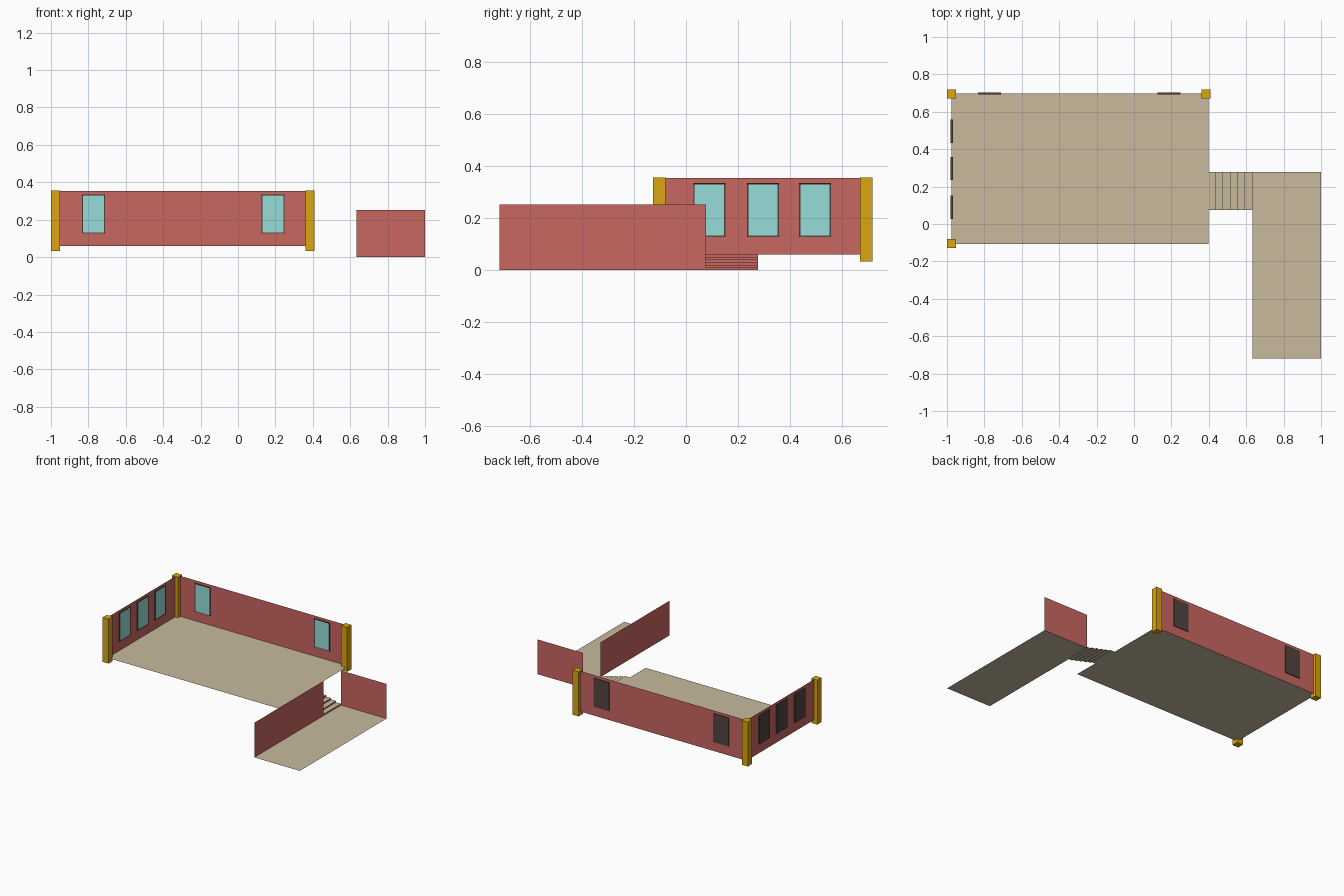
import bpy, bmesh
from mathutils import Matrix, Vector

if "Cube" in bpy.data.objects:
    bpy.data.objects.remove(bpy.data.objects["Cube"])


def material(name, r, g, b):
    m = bpy.data.materials.new(name)
    m.diffuse_color = (r, g, b, 1)
    m.use_nodes = True
    m.node_tree.nodes["Principled BSDF"].inputs["Base Color"].default_value = m.diffuse_color
    return m


RED = material("red_wall", 0.59, 0.135, 0.12)
TAN = material("tan_floor", 0.58, 0.49, 0.34)
GOLD = material("gold_pillar", 0.70, 0.38, 0.005)
DARK = material("dark_frame", 0.08, 0.06, 0.05)
GLASS = material("pale_glass", 0.31, 0.72, 0.70)


def finish(name, bm, mats):
    me = bpy.data.meshes.new(name)
    bm.to_mesh(me)
    bm.free()
    for m in mats:
        me.materials.append(m)
    ob = bpy.data.objects.new(name, me)
    bpy.context.collection.objects.link(ob)
    return ob


def sheet(name, origin, u, v, mat):
    """Flat rectangle from a corner and two edge vectors; faces u x v."""
    o, u, v = Vector(origin), Vector(u), Vector(v)
    bm = bmesh.new()
    bm.faces.new([bm.verts.new(p) for p in (o, o + u, o + u + v, o + v)])
    return finish(name, bm, [mat])


def box_mesh(lo, hi):
    lo, hi = Vector(lo), Vector(hi)
    bm = bmesh.new()
    bmesh.ops.create_cube(bm, size=1)
    bmesh.ops.scale(bm, vec=hi - lo, verts=bm.verts)
    bmesh.ops.translate(bm, vec=(lo + hi) / 2, verts=bm.verts)
    return bm


# Upper room: floor and two walls
X0, X1, Y0, Y1 = -0.975, 0.398, -0.106, 0.698
Z0, Z1 = 0.06, 0.354
sheet("upper_floor", (X0, Y0, Z0), (X1 - X0, 0, 0), (0, Y1 - Y0, 0), TAN)
sheet("upper_back_wall", (X0, Y1, Z0), (X1 - X0, 0, 0), (0, 0, Z1 - Z0), RED)
sheet("upper_left_wall", (X0, Y0, Z0), (0, Y1 - Y0, 0), (0, 0, Z1 - Z0), RED)

# Corner pillars
for name, x, y in (("pillar_back_left", -0.976, 0.694),
                   ("pillar_back_right", 0.385, 0.694),
                   ("pillar_front_left", -0.976, -0.103)):
    h = 0.024
    finish(name, box_mesh((x - h, y - h, 0.032), (x + h, y + h, 0.355)), [GOLD])


# Windows: dark slab with a recessed pane on the room side
def window(name, place):
    bm = box_mesh((-0.062, -0.006, 0.127), (0.062, 0.006, 0.334))
    bm.normal_update()
    pane = min(bm.faces, key=lambda f: f.normal.y)
    bmesh.ops.inset_region(bm, faces=[pane], thickness=0.008, depth=0)
    bmesh.ops.translate(bm, vec=(0, 0.003, 0), verts=pane.verts)
    pane.material_index = 1
    bm.transform(place)
    finish(name, bm, [DARK, GLASS])


for i, x in enumerate((-0.772, 0.187)):
    window(f"back_window_{i + 1}", Matrix.Translation((x, Y1, 0)))
for i, y in enumerate((0.09, 0.296, 0.496)):
    window(f"left_window_{i + 1}",
           Matrix.Translation((X0, y, 0)) @ Matrix.Rotation(1.5707963, 4, "Z"))

# Lower passage: floor, left wall and end wall
LX, LY0, LY1, LH = 0.634, -0.718, 0.277, 0.252
SY = 0.076
sheet("lower_floor", (LX, LY0, 0), (1 - LX, 0, 0), (0, LY1 - LY0, 0), TAN)
sheet("lower_left_wall", (LX, LY0, 0), (0, SY - LY0, 0), (0, 0, LH), RED)
sheet("lower_end_wall", (LX, LY1, 0), (1 - LX, 0, 0), (0, 0, LH), RED)

# Open stair of six treads and risers joining the two levels
N = 6
dx, dz, w = (LX - X1) / N, Z0 / N, LY1 - SY
for i in range(N):
    x, z = X1 + i * dx, Z0 - i * dz
    sheet(f"stair_tread_{i + 1}", (x, SY, z), (dx, 0, 0), (0, w, 0), TAN)
    sheet(f"stair_riser_{i + 1}", (x + dx, SY, z - dz), (0, w, 0), (0, 0, dz), RED)
